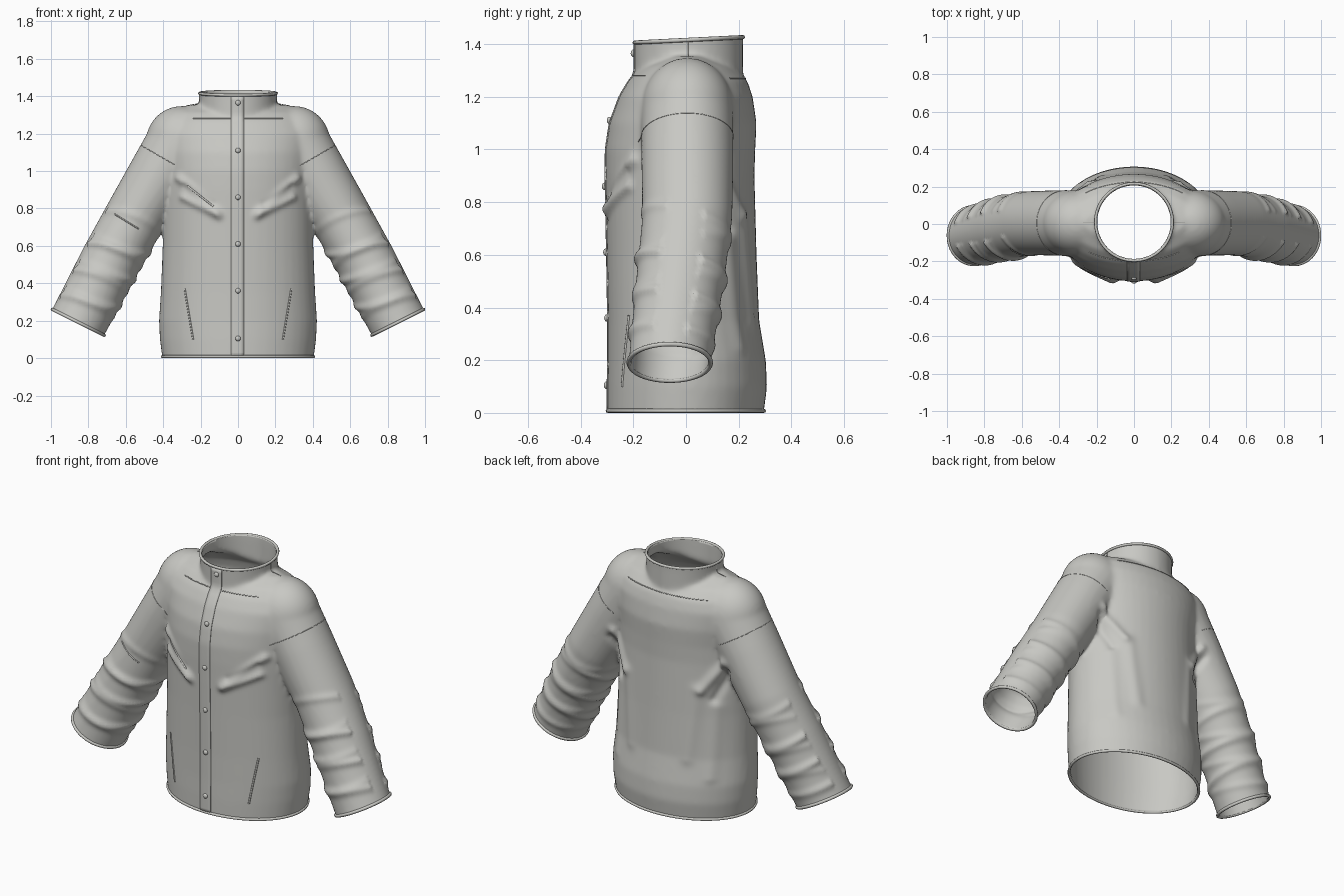
import bpy, bmesh, math
from mathutils import Vector
from mathutils.bvhtree import BVHTree

if "Cube" in bpy.data.objects:
    bpy.data.objects.remove(bpy.data.objects["Cube"])

cloth = bpy.data.materials.new("pale grey cloth")
cloth.use_nodes = True
cloth.diffuse_color = (0.58, 0.58, 0.55, 1)
bsdf = next(n for n in cloth.node_tree.nodes if n.type == 'BSDF_PRINCIPLED')
bsdf.inputs["Base Color"].default_value = cloth.diffuse_color
bsdf.inputs["Roughness"].default_value = 0.8


def add(name, data):
    ob = bpy.data.objects.new(name, data)
    bpy.context.collection.objects.link(ob)
    data.materials.append(cloth)
    return ob


def add_bm(name, bm):
    me = bpy.data.meshes.new(name)
    bm.to_mesh(me)
    bm.free()
    for p in me.polygons:
        p.use_smooth = True
    return add(name, me)


def loft(bm, rings, n=48):
    """Closed tube through (centre, axis_u, axis_v) ellipse rings."""
    loops = []
    for c, u, v in rings:
        angs = [2 * math.pi * i / n for i in range(n)]
        loops.append([bm.verts.new(c + u * math.cos(a) + v * math.sin(a)) for a in angs])
    for a, b in zip(loops, loops[1:]):
        for i in range(n):
            j = (i + 1) % n
            bm.faces.new((a[i], a[j], b[j], b[i]))
    bm.faces.new(loops[0][::-1])
    bm.faces.new(loops[-1])


def tube(name, pts, radius, cyclic=False):
    cu = bpy.data.curves.new(name, 'CURVE')
    cu.dimensions = '3D'
    cu.bevel_depth = radius
    cu.bevel_resolution = 2
    sp = cu.splines.new('POLY')
    sp.points.add(len(pts) - 1)
    for p, co in zip(sp.points, pts):
        p.co = (*co, 1)
    sp.use_cyclic_u = cyclic
    sp.use_smooth = True
    return add(name, cu)


# Solid body: torso, collar, shoulders and sleeves
bm = bmesh.new()
torso = [  # z, half width, front y, back y
    (-0.1, 0.39, -0.29, 0.28), (0, 0.402, -0.295, 0.292), (0.1, 0.415, -0.295, 0.305),
    (0.2, 0.42, -0.293, 0.3), (0.35, 0.41, -0.293, 0.275), (0.6, 0.40, -0.297, 0.265),
    (0.9, 0.40, -0.303, 0.257), (1.0, 0.40, -0.302, 0.26), (1.1, 0.41, -0.287, 0.265),
    (1.2, 0.42, -0.25, 0.25), (1.26, 0.39, -0.215, 0.23), (1.31, 0.35, -0.165, 0.18),
    (1.35, 0.27, -0.08, 0.09)]
loft(bm, [(Vector((0, (f + b) / 2, z)), Vector((w, 0, 0)), Vector((0, (b - f) / 2, 0)))
          for z, w, f, b in torso])
loft(bm, [(Vector((0, 0.01, z)), Vector((r, 0, 0)), Vector((0, r, 0)))
          for z, r in ((1.2, 0.2), (1.3, 0.203), (1.4, 0.203), (1.5, 0.206))])

sleeve = [  # x, y, z, radius across, radius in depth
    (0.30, 0.005, 1.15, 0.185, 0.172), (0.41, 0.005, 0.985, 0.17, 0.172),
    (0.558, 0.005, 0.74, 0.16, 0.168), (0.682, -0.02, 0.52, 0.158, 0.165),
    (0.855, -0.062, 0.19, 0.153, 0.153), (0.91, -0.07, 0.085, 0.153, 0.153)]
for s in (1, -1):
    loft(bm, [(Vector((s * x, y, z)), Vector((s * 0.88 * r, 0, 0.47 * r)), Vector((0, s * d, 0)))
              for x, y, z, r, d in sleeve])
    ball = bmesh.ops.create_uvsphere(bm, u_segments=40, v_segments=24, radius=0.19)["verts"]
    for v in ball:
        v.co = Vector((s * 0.3 + v.co.x, 0.005 + v.co.y * 0.9, 1.155 + v.co.z))
bmesh.ops.recalc_face_normals(bm, faces=bm.faces)
jacket = add_bm("jacket_shell", bm)

# Fuse the parts into one soft skin
mod = jacket.modifiers.new("fuse", 'REMESH')
mod.mode = 'VOXEL'
mod.voxel_size = 0.0125
mod = jacket.modifiers.new("soften", 'SMOOTH')
mod.factor = 0.5
mod.iterations = 10
dg = bpy.context.evaluated_depsgraph_get()
bm = bmesh.new()
bm.from_object(jacket, dg)
jacket.modifiers.clear()
bm.normal_update()

# Cloth folds: ridges along segments on front (-1) or back (1), and rolls on sleeves
folds = [  # x1, z1, x2, z2, side, height, width
    (0.11, 0.78, 0.31, 0.96, -1, 0.016, 0.022), (0.10, 0.76, 0.29, 0.86, -1, 0.014, 0.02),
    (0.14, 0.82, 0.28, 0.92, -1, -0.012, 0.018), (0.24, 0.75, 0.36, 0.93, 1, 0.016, 0.025),
    (0.30, 0.70, 0.38, 0.88, 1, -0.012, 0.02), (0.18, 0.35, 0.22, 0.75, 1, 0.008, 0.035),
    (0.30, 0.25, 0.31, 0.65, 1, 0.007, 0.03)]
rolls = [(0.50, 0.007, 0.3), (0.62, 0.012, -0.2), (0.70, 0.013, 0.25), (0.78, 0.014, -0.1),
         (0.86, 0.012, 0.2), (0.935, 0.013, -0.2), (1.01, 0.01, 0.15)]
moves = []
for v in bm.verts:
    x, y, z = abs(v.co.x), v.co.y, v.co.z
    h = 0.003
    t = 0.47 * (x - 0.3) - 0.88 * (z - 1.15)
    across = 0.88 * (x - 0.3) + 0.47 * (z - 1.15)
    if t > 0.4 and abs(across) < 0.18 and x > 0.42:
        for pos, amp, tilt in rolls:
            d = (t - pos - tilt * (y + 0.02) - 0.12 * across) / 0.022
            h += amp * math.exp(-d * d) * (0.7 + 2 * across * (1 if tilt > 0 else -1))
    elif x < 0.42:
        p = Vector((x, z))
        for x1, z1, x2, z2, side, amp, w in folds:
            if side * y > 0.08:
                a, b = Vector((x1, z1)), Vector((x2, z2))
                k = min(1, max(0, (p - a).dot(b - a) / (b - a).length_squared))
                h += amp * math.exp(-((p - a.lerp(b, k)).length / w) ** 2)
    moves.append((v, v.normal * h))
for v, m in moves:
    v.co += m


def open_end(name, point, normal, radius):
    """Cut an opening and bind its rim with piping."""
    res = bmesh.ops.bisect_plane(bm, geom=bm.verts[:] + bm.edges[:] + bm.faces[:],
                                 plane_co=point, plane_no=normal, clear_outer=True)
    link = {}
    for e in res["geom_cut"]:
        if isinstance(e, bmesh.types.BMEdge):
            a, b = e.verts
            link.setdefault(a, []).append(b)
            link.setdefault(b, []).append(a)
    start = next(iter(link))
    path, prev, cur = [], None, start
    while cur and len(path) <= len(link):
        path.append(cur.co.copy())
        nxt = next((w for w in link[cur] if w is not prev), None)
        prev, cur = cur, (None if nxt is start else nxt)
    tube(name, path[::2], radius, True)


open_end("hem_piping", (0, 0, 0.008), (0, 0, -1), 0.008)
open_end("collar_piping", (0, 0.01, 1.416), (0, -0.05, 1), 0.008)
for s, label in ((1, "left"), (-1, "right")):
    open_end(label + "_cuff_piping", (s * 0.855, 0, 0.192), (s * 0.447, 0, -0.894), 0.009)

bvh = BVHTree.FromBMesh(bm)
bm.to_mesh(jacket.data)
bm.free()
for p in jacket.data.polygons:
    p.use_smooth = True
wall = jacket.modifiers.new("cloth_thickness", 'SOLIDIFY')
wall.thickness = 0.009
wall.offset = -1


def cast(origin, direction):
    return bvh.ray_cast(Vector(origin), Vector(direction).normalized())[0]


def on_face(x, z, side=-1):
    return cast((x, side * 2, z), (0, -side, 0))


def seam(name, a, b, side=-1, radius=0.0025, n=30):
    hits = [on_face(a[0] + (b[0] - a[0]) * i / n, a[1] + (b[1] - a[1]) * i / n, side)
            for i in range(n + 1)]
    tube(name, [h for h in hits if h], radius)


# Button placket down the front
bm = bmesh.new()
rows = []
for i in range(71):
    z = 0.01 + 1.388 * i / 70
    hits = [on_face(-0.037 + 0.068 * j / 4, z) for j in range(5)]
    if all(hits):
        rows.append([bm.verts.new(h + Vector((0, -0.004, 0))) for h in hits])
for a, b in zip(rows, rows[1:]):
    for j in range(4):
        bm.faces.new((a[j], a[j + 1], b[j + 1], b[j]))
placket = add_bm("placket", bm)
mod = placket.modifiers.new("thickness", 'SOLIDIFY')
mod.thickness = 0.006
mod.offset = -1

# Snap buttons
for i, z in enumerate((0.105, 0.36, 0.61, 0.86, 1.11, 1.365)):
    bm = bmesh.new()
    bmesh.ops.create_uvsphere(bm, u_segments=20, v_segments=12, radius=0.014)
    button = add_bm("button_%d" % (i + 1), bm)
    button.location = on_face(0, z) + Vector((0, -0.005, 0))
    button.scale.y = 0.7

# Yoke, pocket, shoulder and collar seams
seam("front_yoke_seam", (-0.24, 1.28), (0.24, 1.28))
seam("back_yoke_seam", (-0.26, 1.27), (0.26, 1.27), 1)
for s, label in ((1, "left"), (-1, "right")):
    seam(label + "_pocket_welt", (s * 0.285, 0.37), (s * 0.24, 0.10), radius=0.005)
    mid = Vector((s * 0.445, 0.005, 1.095))
    pts = []
    for i in range(41):
        a = math.radians(-125 + 250 * i / 40)
        d = Vector((s * 0.865 * math.cos(a), math.sin(a), 0.5 * math.cos(a)))
        hit = cast(mid + d * (1 if math.cos(a) > 0 else 0.4), -d)
        if hit and (hit - mid).length < 0.3:
            pts.append(hit)
    tube(label + "_shoulder_seam", pts, 0.0018)
    side_pts = [cast((s, 0.01, 1.35 + 0.06 * i / 6), (-s, 0, 0)) for i in range(7)]
    tube(label + "_collar_seam", [p for p in side_pts if p], 0.002)
seam("right_sleeve_crease", (-0.66, 0.77), (-0.53, 0.69), radius=0.004)
seam("right_chest_crease", (-0.27, 0.92), (-0.13, 0.81), radius=0.005)
